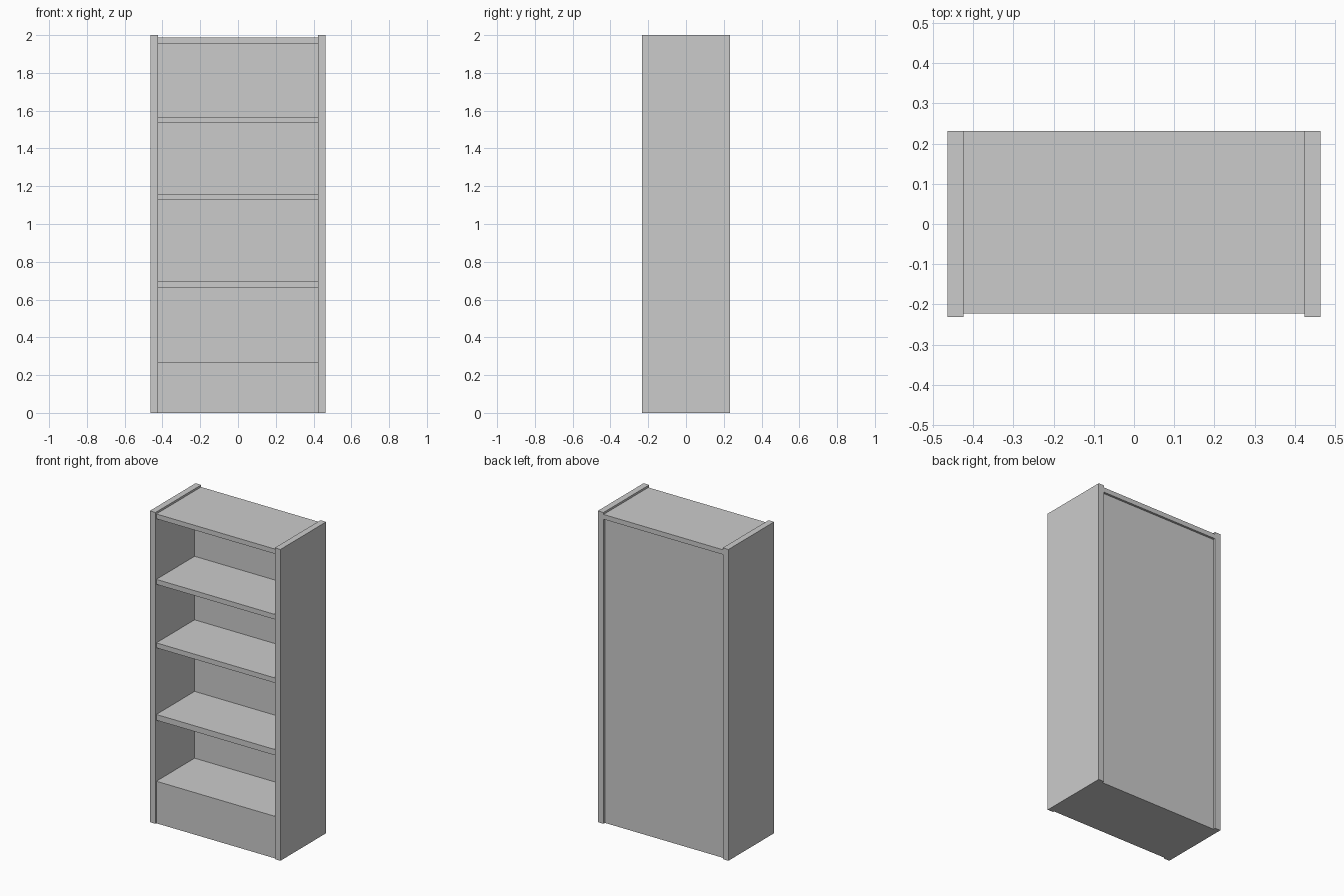
import bpy

if "Cube" in bpy.data.objects:
    bpy.data.objects.remove(bpy.data.objects["Cube"])


def box(name, x, y, z):
    """Box from (min, max) ranges on each axis."""
    bpy.ops.mesh.primitive_cube_add(
        size=1, location=[(a + b) / 2 for a, b in (x, y, z)])
    ob = bpy.context.object
    ob.name = name
    ob.scale = [b - a for a, b in (x, y, z)]
    bpy.ops.object.transform_apply(location=False, rotation=False, scale=True)
    return ob


OUTER, INNER = 0.464, 0.424      # half widths outside and between the sides
DEPTH = 0.232                    # half depth of the side panels
FRONT = -0.223                   # shelf fronts, slightly recessed
BACK_IN, BACK_OUT = 0.165, 0.217  # back panel faces
inside = (-INNER, INNER)

# Side panels
box("side_left", (-OUTER, -INNER), (-DEPTH, DEPTH), (0, 2))
box("side_right", (INNER, OUTER), (-DEPTH, DEPTH), (0, 2))

# Top board reaches back over the recessed back panel
box("top_board", inside, (FRONT, 0.231), (1.956, 1.987))
box("back_panel", inside, (BACK_IN, BACK_OUT), (0, 1.956))

# Shelves
for i, z in enumerate([(0.662, 0.699), (1.127, 1.159), (1.535, 1.567)]):
    box(f"shelf_{i + 1}", inside, (FRONT, BACK_IN), z)

# Solid plinth forming the bottom shelf
box("base_plinth", inside, (FRONT, BACK_IN), (0, 0.27))
